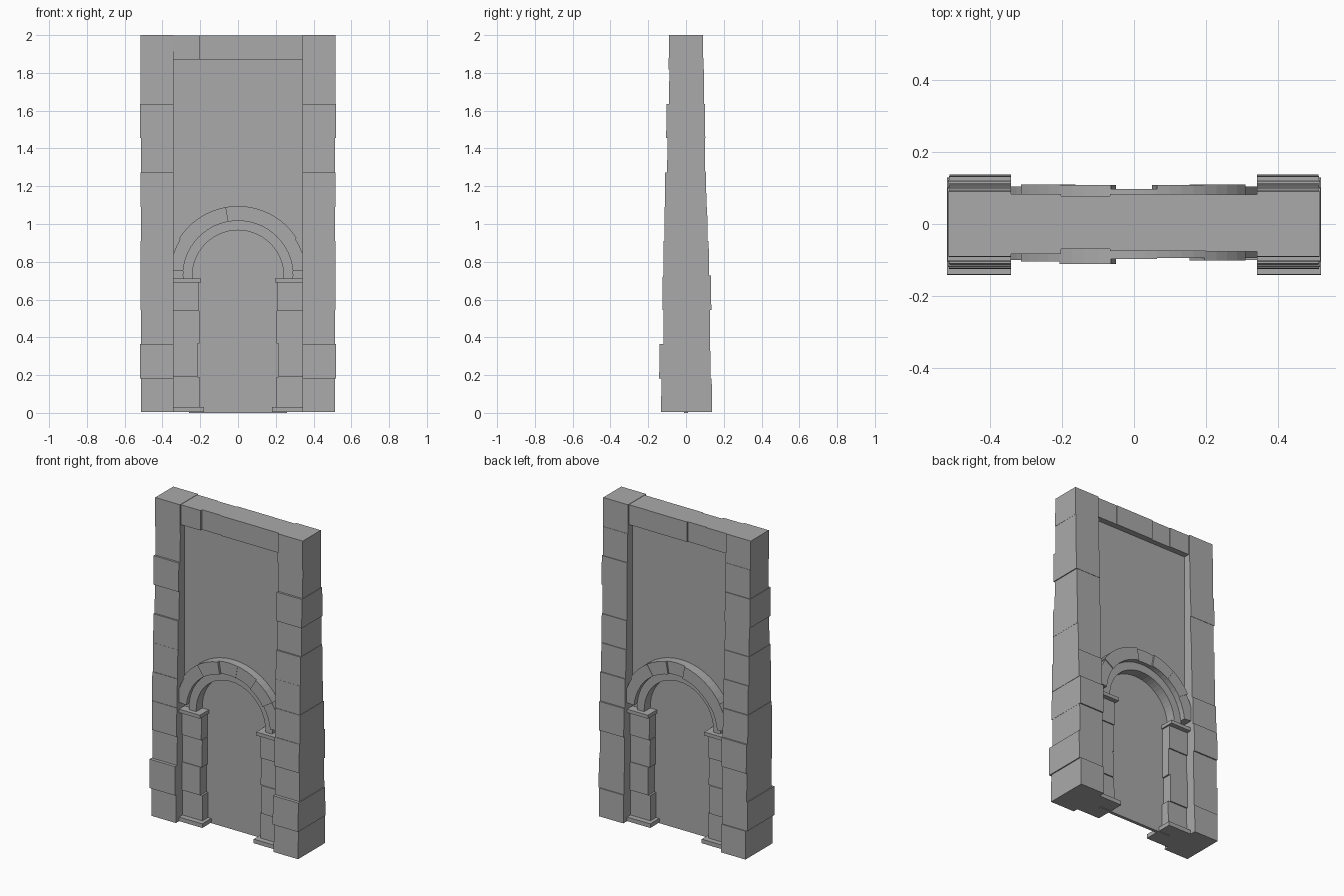
import bpy, bmesh, math

old = bpy.data.objects.get("Cube")
if old:
    bpy.data.objects.remove(old, do_unlink=True)

stone = bpy.data.materials.new("grey stone")
stone.use_nodes = True
grey = (0.4, 0.4, 0.4, 1)
stone.diffuse_color = grey
stone.node_tree.nodes["Principled BSDF"].inputs["Base Color"].default_value = grey


def finish(name, bm):
    bmesh.ops.recalc_face_normals(bm, faces=bm.faces)
    mesh = bpy.data.meshes.new(name)
    bm.to_mesh(mesh)
    bm.free()
    mesh.materials.append(stone)
    obj = bpy.data.objects.new(name, mesh)
    bpy.context.collection.objects.link(obj)
    return obj


def add_block(bm, x, y, z, taper=0.0):
    """Box from (min, max) ranges; the top narrows in y by taper."""
    corners = bmesh.ops.create_cube(bm, size=1)["verts"]
    for v in corners:
        px, py, pz = (c > 0 for c in v.co)
        inset = taper * (-1 if py else 1) if pz else 0
        v.co = (x[px], y[py] + inset, z[pz])


def add_prism(bm, outline, front, back):
    """Extrude an (x, z) outline from front to back."""
    face = bm.faces.new([bm.verts.new((x, front, z)) for x, z in outline])
    grown = bmesh.ops.extrude_face_region(bm, geom=[face])["geom"]
    for v in grown:
        if isinstance(v, bmesh.types.BMVert):
            v.co.y = back


def arc(radius, start, end, steps, center=0.725):
    points = []
    for i in range(steps + 1):
        a = math.radians(start + (end - start) * i / steps)
        points.append((radius * math.cos(a), center + radius * math.sin(a)))
    return points


def span(side, inner, outer):
    return tuple(sorted((side * inner, side * outer)))


# Corner pillars: stacked stones, growing narrower upwards
fronts = [.132, .142, .120, .125, .120, .115, .112, .100, .105, .090, .092]
backs = [.138, .130, .128, .134, .122, .114, .108, .102, .102, .096, .092]
outers = [.513, .520, .514, .515, .517, .514, .515, .513, .519, .515, .516]
step = 2 / len(fronts)
for name, side in (("left", 1), ("right", -1)):
    bm = bmesh.new()
    for i, (f, b, o) in enumerate(zip(fronts, backs, outers)):
        low = 0.004 if i == 0 else i * step
        add_block(bm, span(side, .342, o), (-f, b), (low, (i + 1) * step), .002)
    finish(name + "_pillar", bm)

    # Door jambs with base slab and capital slab
    bm = bmesh.new()
    jamb_z = [.03, .19, .367, .54, .692]
    for i, inner in enumerate((.203, .215, .205, .207)):
        depth = .066 + .006 * (i % 2)
        add_block(bm, span(side, inner, .36), (-depth, depth), jamb_z[i:i + 2], .002)
    finish(name + "_jamb", bm)
    bm = bmesh.new()
    add_block(bm, span(side, .18, .35), (-.1, .1), (.004, .03))
    finish(name + "_base_slab", bm)
    bm = bmesh.new()
    add_block(bm, span(side, .197, .35), (-.1, .1), (.69, .712))
    finish(name + "_capital_slab", bm)

# Door panel
bm = bmesh.new()
add_block(bm, (-.26, .26), (-.01, .01), (0, 1))
finish("door_panel", bm)

# Wall above, with an arched opening
bm = bmesh.new()
outline = [(.36, .7), (.36, 1.95), (-.36, 1.95), (-.36, .7), (-.27, .7)]
add_prism(bm, outline + arc(.27, 180, 0, 24) + [(.27, .7)], -.045, .045)
finish("wall", bm)

# Inner arch ring
bm = bmesh.new()
ring = arc(.293, 0, 180, 28) + arc(.242, 180, 0, 28)
ring = [(.288, .71)] + ring[:29] + [(-.288, .71), (-.242, .71)] + ring[29:] + [(.242, .71)]
add_prism(bm, ring, -.072, .072)
finish("inner_arch", bm)

# Outer arch stones of uneven depth
bm = bmesh.new()
cuts = [5, 33, 58, 80, 100, 124, 148, 175]
fronts = [.095, .102, .095, .097, .112, .105, .1]
backs = [.104, .11, .108, .097, .108, .11, .105]
for i, (f, b) in enumerate(zip(fronts, backs)):
    radius = .37 if 0 < i < 6 else .362
    stone_shape = arc(radius, cuts[i], cuts[i + 1], 4) + arc(.292, cuts[i + 1], cuts[i], 4)
    add_prism(bm, stone_shape, -f, b)
finish("outer_arch", bm)

# Top course
bm = bmesh.new()
course_x = [-.345, -.203, -.067, .2, .345]
fronts = [.083, .069, .075, .076]
backs = [.083, .078, .084, .082]
for i, (f, b) in enumerate(zip(fronts, backs)):
    add_block(bm, course_x[i:i + 2], (-f, b), (1.872, 1.998))
finish("top_course", bm)
